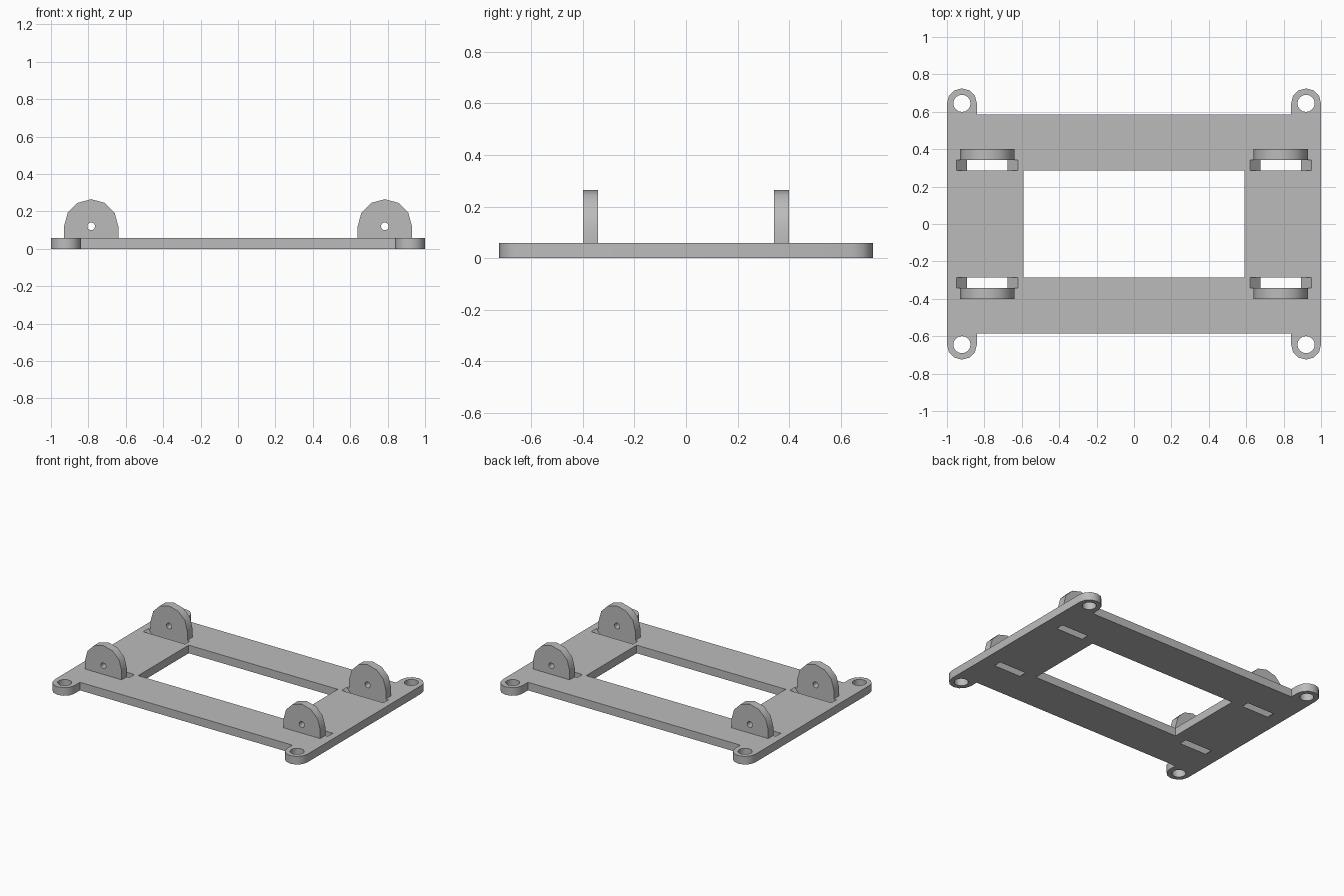
import bpy, bmesh
from math import sin, cos, pi
from mathutils import Vector

if "Cube" in bpy.data.objects:
    bpy.data.objects.remove(bpy.data.objects["Cube"], do_unlink=True)

THICK = 0.058                  # plate thickness
EAR_X, EAR_Y, EAR_R = 0.92, 0.645, 0.08
AXLE_X, AXLE_Z, LUG_R = 0.785, 0.12, 0.145
SLOT_IN, SLOT_OUT, LUG_OUT = 0.285, 0.342, 0.40
CORNERS = [(sx, sy) for sx in (-1, 1) for sy in (-1, 1)]

grey = bpy.data.materials.new("plain grey")
grey.use_nodes = True
grey.diffuse_color = (0.5, 0.5, 0.5, 1)
grey.node_tree.nodes["Principled BSDF"].inputs["Base Color"].default_value = (0.5, 0.5, 0.5, 1)


def arc(cx, cy, r, start, end, steps):
    return [(cx + r * cos(start + (end - start) * i / steps),
             cy + r * sin(start + (end - start) * i / steps)) for i in range(steps + 1)]


def circle(cx, cy, r, n):
    return arc(cx, cy, r, 0, 2 * pi, n)[:-1]


def prism(name, outline, low, high, axis="z"):
    """Extrude an outline along z, or an x-z outline along y."""
    bm = bmesh.new()
    place = (lambda a, b: (a, b, low)) if axis == "z" else (lambda a, b: (a, low, b))
    face = bm.faces.new([bm.verts.new(place(a, b)) for a, b in outline])
    moved = bmesh.ops.extrude_face_region(bm, geom=[face])["geom"]
    shift = Vector((0, 0, high - low) if axis == "z" else (0, high - low, 0))
    bmesh.ops.translate(bm, vec=shift, verts=[v for v in moved if isinstance(v, bmesh.types.BMVert)])
    bmesh.ops.recalc_face_normals(bm, faces=bm.faces)
    mesh = bpy.data.meshes.new(name)
    bm.to_mesh(mesh)
    bm.free()
    mesh.materials.append(grey)
    obj = bpy.data.objects.new(name, mesh)
    bpy.context.collection.objects.link(obj)
    return obj


def cut(obj, cutters):
    """Subtract every cutter, bake the result and remove the cutters."""
    for c in cutters:
        c.hide_render = True
        mod = obj.modifiers.new("cut", "BOOLEAN")
        mod.operation, mod.solver, mod.object = "DIFFERENCE", "EXACT", c
    graph = bpy.context.evaluated_depsgraph_get()
    mesh = bpy.data.meshes.new_from_object(obj.evaluated_get(graph))
    obj.modifiers.clear()
    obj.data = mesh
    for c in cutters:
        bpy.data.objects.remove(c, do_unlink=True)


def smooth(obj):
    bpy.ops.object.select_all(action="DESELECT")
    obj.select_set(True)
    bpy.context.view_layer.objects.active = obj
    bpy.ops.object.shade_smooth_by_angle(angle=0.6)


# Base plate with rounded ears at its corners
quarter = [(EAR_X - EAR_R, 0.585)] + arc(EAR_X, EAR_Y, EAR_R, pi, 0, 6)
back = quarter + [(-x, y) for x, y in quarter]
right_half = [(x, y) for x, y in quarter]
outline = (right_half + [(x, -y) for x, y in reversed(quarter)]
           + [(-x, -y) for x, y in quarter] + [(-x, y) for x, y in reversed(quarter)])
plate = prism("base_plate", outline, 0, THICK)

# Central opening, ear screw holes and tapered wheel slots
cutters = [prism("opening_cutter", [(-0.59, -0.285), (0.59, -0.285), (0.59, 0.285), (-0.59, 0.285)], -0.1, 0.2)]
for sx, sy in CORNERS:
    cutters.append(prism("screw_cutter", circle(sx * EAR_X, sy * EAR_Y, 0.046, 16), -0.1, 0.2))
    x = sx * AXLE_X
    slope = [(x - 0.098, -0.01), (x + 0.098, -0.01), (x + 0.175, THICK + 0.01), (x - 0.175, THICK + 0.01)]
    cutters.append(prism("slot_cutter", slope, *sorted((sy * SLOT_IN, sy * SLOT_OUT)), axis="y"))
cut(plate, cutters)
smooth(plate)

# Upright axle lugs beside the slots
for sx, sy in CORNERS:
    x = sx * AXLE_X
    name = ("left" if sx > 0 else "right") + ("_front" if sy < 0 else "_back") + "_axle_lug"
    shape = [(x + LUG_R, THICK)] + arc(x, AXLE_Z, LUG_R, 0, pi, 6) + [(x - LUG_R, THICK)]
    lug = prism(name, shape, *sorted((sy * SLOT_OUT, sy * LUG_OUT)), axis="y")
    cut(lug, [prism("axle_cutter", circle(x, AXLE_Z, 0.021, 12), -1, 1, axis="y")])
    smooth(lug)
